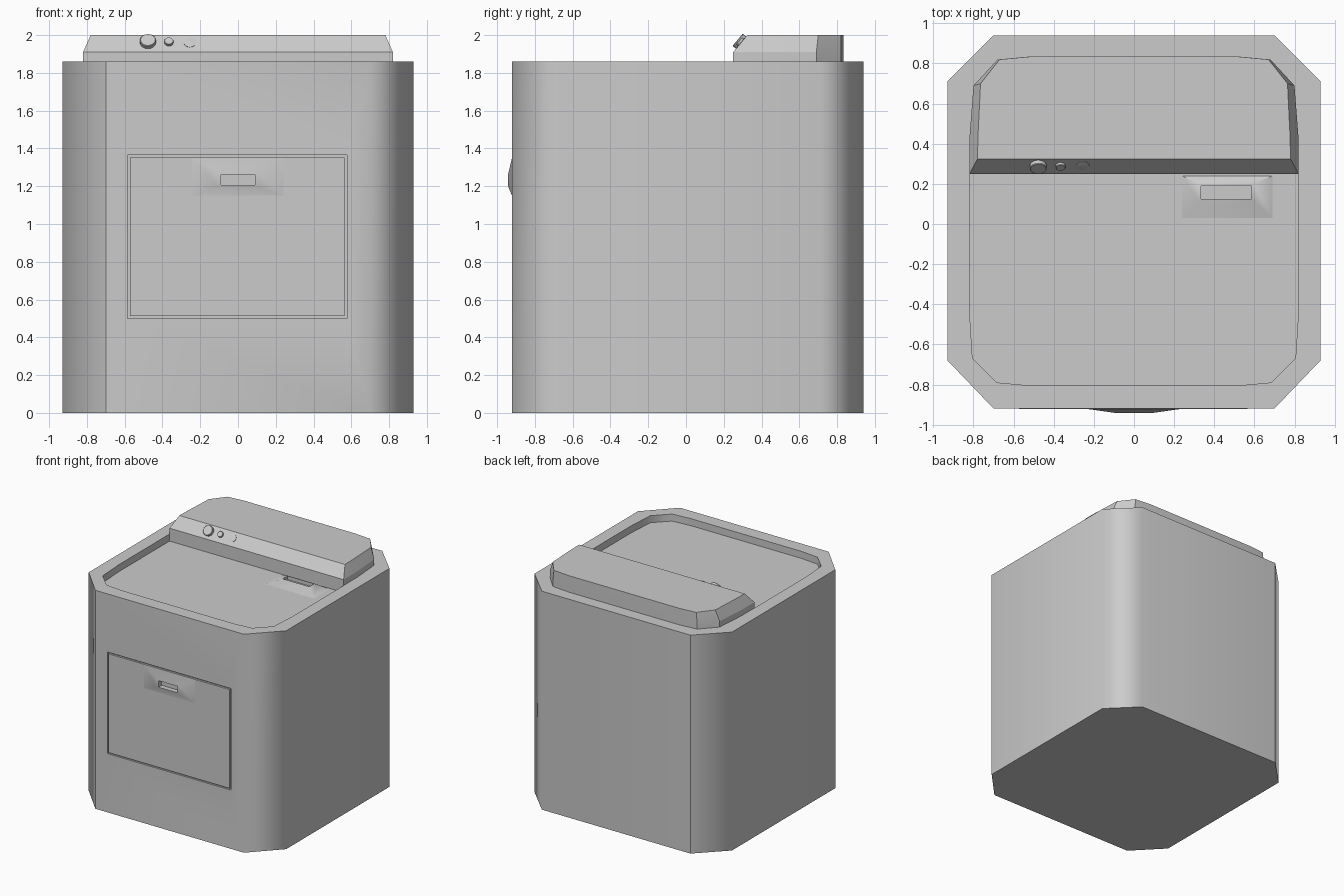
import bpy, bmesh, math
from mathutils import Matrix, Vector

if "Cube" in bpy.data.objects:
    bpy.data.objects.remove(bpy.data.objects["Cube"])


def loft(name, rings, cap_start=True, matrix=None):
    """Skin a stack of equal-length point rings and cap the ends."""
    bm = bmesh.new()
    loops = [[bm.verts.new(p) for p in ring] for ring in rings]
    n = len(loops[0])
    for a, b in zip(loops, loops[1:]):
        for i in range(n):
            j = (i + 1) % n
            bm.faces.new((a[i], a[j], b[j], b[i]))
    bm.faces.new(loops[-1])
    if cap_start:
        bm.faces.new(loops[0][::-1])
    if matrix:
        bm.transform(matrix)
    mesh = bpy.data.meshes.new(name)
    bm.to_mesh(mesh)
    bm.free()
    ob = bpy.data.objects.new(name, mesh)
    bpy.context.collection.objects.link(ob)
    return ob


def at(points, h):
    return [(x, y, h) for x, y in points]


def rect(x0, x1, y0, y1):
    return [(x0, y0), (x1, y0), (x1, y1), (x0, y1)]


def mirrored(right):
    """Close a right-hand outline (front to back) with its mirror image."""
    return right + [(-x, y) for x, y in reversed(right)]


def activate(ob):
    bpy.ops.object.select_all(action='DESELECT')
    ob.select_set(True)
    bpy.context.view_layer.objects.active = ob


def cut(ob, cutter):
    mod = ob.modifiers.new("cut", 'BOOLEAN')
    mod.operation, mod.solver, mod.object = 'DIFFERENCE', 'EXACT', cutter
    activate(ob)
    bpy.ops.object.modifier_apply(modifier=mod.name)


def smooth(ob, angle):
    activate(ob)
    bpy.ops.object.shade_smooth_by_angle(angle=math.radians(angle))


# local (x, z, height) drawn on the front plane, height pointing to -y
FRONT = Matrix(((1, 0, 0, 0), (0, 0, -1, -0.92), (0, 1, 0, 0), (0, 0, 0, 1)))
FLOOR = 1.80

# cabinet with chamfered corners
body_outline = mirrored([(0.70, -0.92), (0.93, -0.68), (0.93, 0.71), (0.70, 0.94)])
cabinet = loft("cabinet", [at(body_outline, 0), at(body_outline, 1.86)])

# sunken top, door opening and pull pocket
well = mirrored([(0.52, -0.805), (0.685, -0.79), (0.805, -0.67), (0.82, -0.43),
                 (0.82, 0.43), (0.80, 0.69), (0.68, 0.82), (0.52, 0.835)])
well_cutter = loft("well_cutter", [at(well, FLOOR), at(well, 1.95)])
opening = rect(-0.585, 0.577, 0.50, 1.365)
opening_cutter = loft("opening_cutter", [at(opening, -0.015), at(opening, 0.1)], matrix=FRONT)
pocket = rect(-0.09, 0.09, 1.207, 1.262)
pocket_cutter = loft("pocket_cutter", [at(pocket, -0.06), at(pocket, 0.1)], matrix=FRONT)
for c in (well_cutter, opening_cutter, pocket_cutter):
    cut(cabinet, c)

# front door panel with a thin gap around it
panel = rect(-0.573, 0.565, 0.512, 1.353)
door = loft("door", [at(panel, -0.03), at(panel, 0.001)], matrix=FRONT)
cut(door, pocket_cutter)
for c in (well_cutter, opening_cutter, pocket_cutter):
    bpy.data.objects.remove(c)

# rounded corners shade softly; the two left seams stay crisp
for e in cabinet.data.edges:
    a, b = (cabinet.data.vertices[i].co for i in e.vertices)
    if abs(a.x + 0.70) < 1e-3 and abs(b.x + 0.70) < 1e-3:
        e.use_edge_sharp = True
smooth(cabinet, 50)
weighted = cabinet.modifiers.new("weighted", 'WEIGHTED_NORMAL')
weighted.keep_sharp = True

# swollen pulls with a recessed grip
door_pull = loft("door_pull", [
    at(rect(-0.24, 0.24, 1.15, 1.35), 0.001),
    at(rect(-0.105, 0.105, 1.195, 1.272), 0.02),
    at(pocket, 0.022),
    at(pocket, -0.02)], False, FRONT)
grip = rect(0.335, 0.585, 0.125, 0.19)
lid_pull = loft("lid_pull", [
    at(rect(0.24, 0.69, 0.03, 0.24), 0),
    at(rect(0.325, 0.595, 0.115, 0.20), 0.032),
    at(grip, 0.035),
    at(grip, 0.004)], False, Matrix.Translation((0, 0, FLOOR)))
for pull in (door_pull, lid_pull):
    smooth(pull, 35)

# control console tapering to the top
base = mirrored([(0.82, 0.25), (0.82, 0.43), (0.80, 0.69), (0.68, 0.82), (0.52, 0.835)])
crown = mirrored([(0.78, 0.325), (0.778, 0.43), (0.765, 0.70), (0.67, 0.82), (0.52, 0.834)])
console = loft("console", [at(base, FLOOR), at(base, 1.91), at(crown, 2.0)])
smooth(console, 20)

# knobs on the sloped console face
normal = Vector((0, -0.09, 0.075)).normalized()
tilt = normal.to_track_quat('Z', 'Y').to_matrix().to_4x4()
for i, (x, r, h) in enumerate([(-0.477, 0.042, 0.024), (-0.366, 0.024, 0.016), (-0.255, 0.032, 0.003)]):
    ring = [(math.cos(k * math.tau / 16), math.sin(k * math.tau / 16)) for k in range(16)]
    disc = [(r * a, r * b) for a, b in ring]
    top = [(0.93 * a, 0.93 * b) for a, b in disc]
    place = Matrix.Translation((x, 0.2917, 1.96)) @ tilt
    knob = loft(f"knob_{i + 1}", [at(disc, -0.005), at(disc, h * 0.85), at(top, h)], matrix=place)
    smooth(knob, 30)
